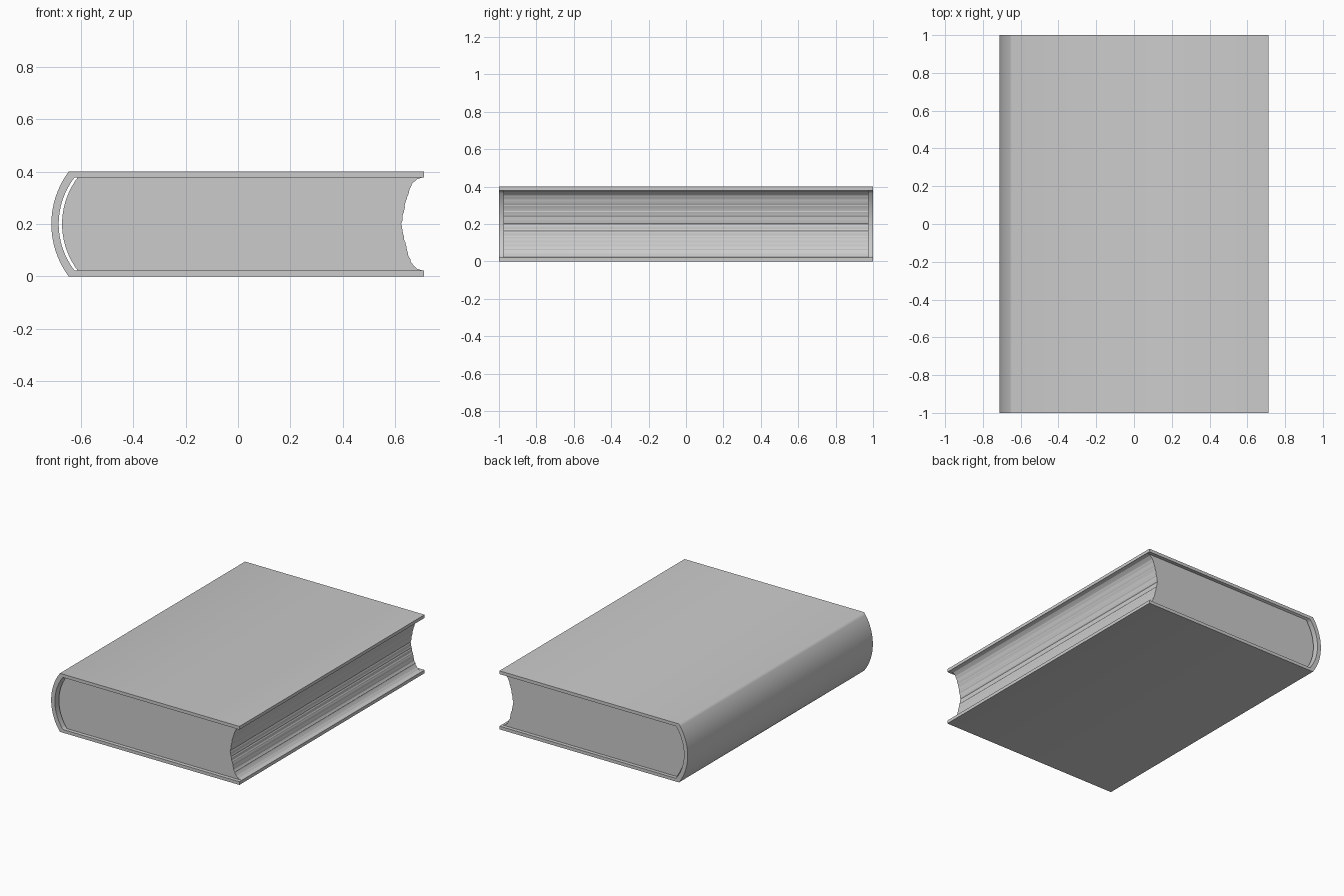
import bpy, bmesh, math, random

if "Cube" in bpy.data.objects:
    bpy.data.objects.remove(bpy.data.objects["Cube"])

random.seed(4)
H = 0.4       # book thickness
T = 0.022     # board thickness
MID = H / 2


def arc(x_end, x_mid, z0, z1, n=24):
    """Circular arc bulging towards -x, from z0 to z1."""
    half = (z1 - z0) / 2
    sag = x_end - x_mid
    r = (half * half + sag * sag) / (2 * sag)
    a = math.asin(half / r)
    zc = (z0 + z1) / 2
    return [(x_mid + r - r * math.cos(t), zc + r * math.sin(t))
            for t in (-a + 2 * a * i / n for i in range(n + 1))]


def extrude_profile(name, pts, half_y, angle):
    """Extrude a closed xz profile along y."""
    bm = bmesh.new()
    face = bm.faces.new([bm.verts.new((x, -half_y, z)) for x, z in pts])
    ext = bmesh.ops.extrude_face_region(bm, geom=[face])
    moved = [v for v in ext["geom"] if isinstance(v, bmesh.types.BMVert)]
    bmesh.ops.translate(bm, vec=(0, 2 * half_y, 0), verts=moved)
    # triangulate the concave end caps safely
    bmesh.ops.triangulate(bm, faces=[f for f in bm.faces if len(f.verts) > 4])
    bmesh.ops.recalc_face_normals(bm, faces=bm.faces)
    mesh = bpy.data.meshes.new(name)
    bm.to_mesh(mesh)
    bm.free()
    ob = bpy.data.objects.new(name, mesh)
    bpy.context.collection.objects.link(ob)
    bpy.ops.object.select_all(action='DESELECT')
    ob.select_set(True)
    bpy.context.view_layer.objects.active = ob
    bpy.ops.object.shade_smooth_by_angle(angle=math.radians(angle))
    return ob


# Cover: two boards joined by a rounded spine
outer = arc(-0.647, -0.713, 0, H)
inner = arc(-0.624, -0.685, T, H - T)
cover = ([(0.711, 0)] + outer + [(0.711, H), (0.711, H - T)]
         + inner[::-1] + [(0.711, T)])
extrude_profile("cover", cover, 1.0, 62)

# Page block: rounded back, hollow fore-edge with uneven page layers
KEYS = [(0.0, 0.624), (0.06, 0.635), (0.12, 0.651), (0.155, 0.667),
        (0.172, 0.685), (0.178, 0.706)]


def fore_edge(z):
    d = abs(z - MID)
    for (d0, x0), (d1, x1) in zip(KEYS, KEYS[1:]):
        if d <= d1:
            return x0 + (x1 - x0) * (d - d0) / (d1 - d0)
    return KEYS[-1][1]


LAYERS = 56
edge = []
for i in range(LAYERS + 1):
    z = H - T - (H - 2 * T) * i / LAYERS
    jitter = random.uniform(-0.0018, 0.0018) if 2 < i < LAYERS - 2 else 0
    edge.append((fore_edge(z) + jitter, z))
pages = arc(-0.612, -0.672, T, H - T) + edge
extrude_profile("pages", pages, 0.975, 15)
